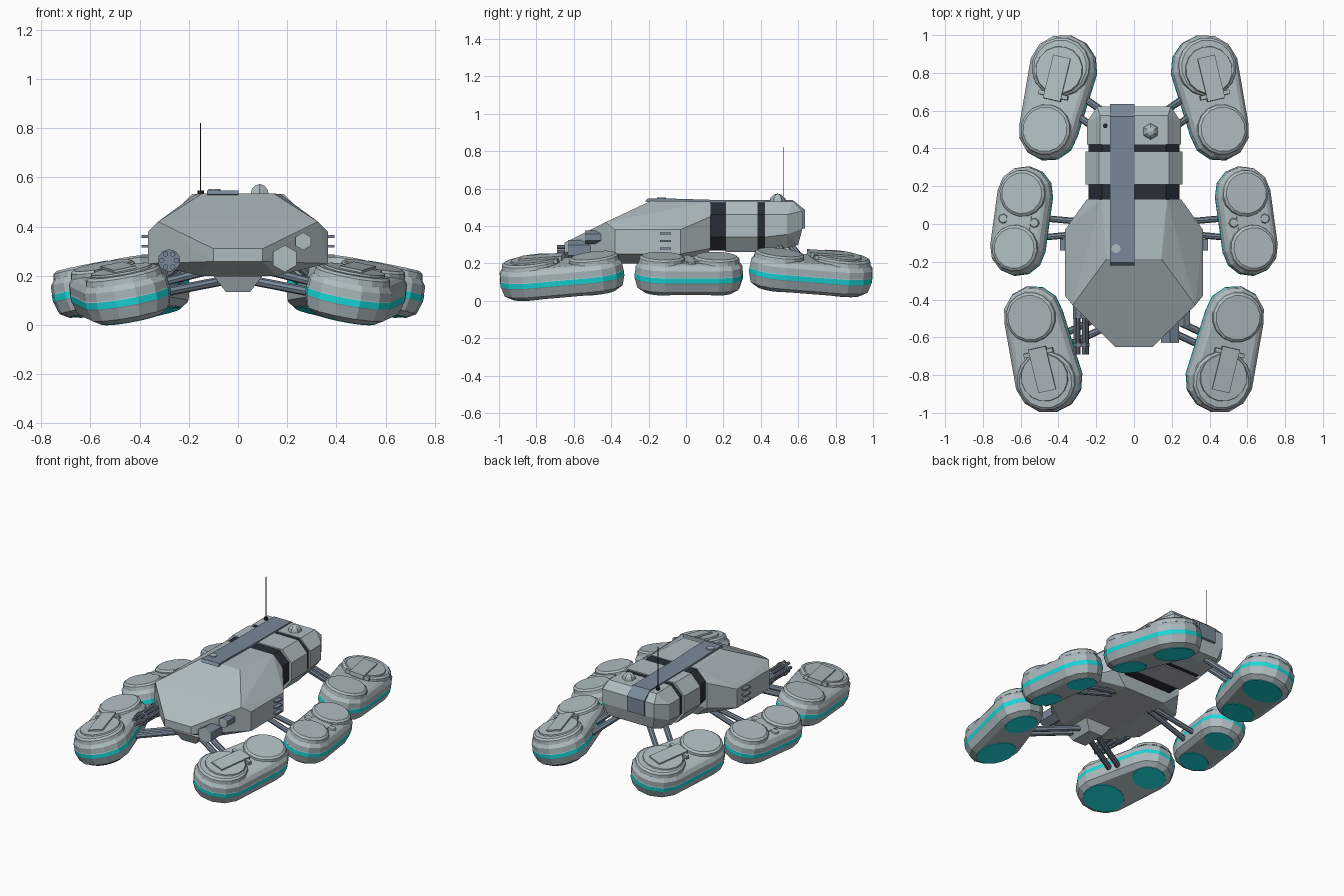
import bpy, bmesh, math
from mathutils import Vector, Matrix

old = bpy.data.objects.get("Cube")
if old:
    bpy.data.objects.remove(old, do_unlink=True)


def material(name, rgb):
    m = bpy.data.materials.new(name)
    m.use_nodes = True
    col = (*rgb, 1)
    m.diffuse_color = col
    m.node_tree.nodes["Principled BSDF"].inputs["Base Color"].default_value = col
    return m


GREY = material("pale_grey", (0.43, 0.505, 0.535))
SLATE = material("slate_blue", (0.19, 0.245, 0.31))
DARK = material("dark_navy", (0.02, 0.027, 0.04))
TEAL = material("teal", (0.01, 0.70, 0.72))


def finish(name, bm, *mats, matrix=Matrix()):
    bmesh.ops.transform(bm, matrix=matrix, verts=bm.verts)
    bmesh.ops.recalc_face_normals(bm, faces=bm.faces)
    me = bpy.data.meshes.new(name)
    bm.to_mesh(me)
    bm.free()
    for m in mats:
        me.materials.append(m)
    ob = bpy.data.objects.new(name, me)
    bpy.context.collection.objects.link(ob)
    return ob


def hull(name, pts, mat):
    # convex block from half its corners, mirrored across x
    bm = bmesh.new()
    for x, y, z in pts:
        for s in (1, -1):
            bm.verts.new((s * x, y, z))
    bmesh.ops.convex_hull(bm, input=bm.verts)
    bmesh.ops.dissolve_limit(bm, angle_limit=0.02, verts=bm.verts, edges=bm.edges)
    return finish(name, bm, mat)


def box(name, centre, size, mat, matrix=Matrix()):
    bm = bmesh.new()
    bmesh.ops.create_cube(bm, size=1, matrix=Matrix.Translation(centre) @ Matrix.Diagonal((*size, 1)))
    return finish(name, bm, mat, matrix=matrix)


def rod(name, a, b, r, mat, sides=8):
    a, b = Vector(a), Vector(b)
    d = b - a
    bm = bmesh.new()
    bmesh.ops.create_cone(bm, cap_ends=True, segments=sides, radius1=r, radius2=r, depth=d.length)
    m = Matrix.Translation((a + b) / 2) @ d.to_track_quat('Z', 'Y').to_matrix().to_4x4()
    return finish(name, bm, mat, matrix=m)


def loft(bm, rings, bands=()):
    vs = [[bm.verts.new(p) for p in ring] for ring in rings]
    n = len(vs[0])
    for k, (lo, hi) in enumerate(zip(vs, vs[1:])):
        for i in range(n):
            f = bm.faces.new((lo[i], lo[(i + 1) % n], hi[(i + 1) % n], hi[i]))
            f.material_index = bands[k] if bands else 0
    bm.faces.new(vs[0][::-1])
    bm.faces.new(vs[-1])


def disc(name, x, y, layers, mat, matrix, sides=16):
    # stepped round cap, layers are (radius, height)
    bm = bmesh.new()
    loft(bm, [[(x + r * math.cos(math.tau * i / sides), y + r * math.sin(math.tau * i / sides), z)
               for i in range(sides)] for r, z in layers])
    return finish(name, bm, mat, matrix=matrix)


def stadium(d, r1, r2, z, seg=6):
    # outline round two circles: small at the origin, large at (0, d)
    e = math.asin((r2 - r1) / d)
    big = [e + (math.pi - 2 * e) * i / seg for i in range(seg + 1)]
    small = [math.pi - e + (math.pi + 2 * e) * i / seg for i in range(seg + 1)]
    return ([(r2 * math.cos(t), d + r2 * math.sin(t), z) for t in big] +
            [(r1 * math.cos(t), r1 * math.sin(t), z) for t in small])


# hover pods
LAYERS = [(-.087, .05), (-.066, .016), (-.018, .002), (-.014, 0), (.014, 0),
          (.017, .002), (.052, .004), (.075, .022), (.083, .04)]
BANDS = [0, 0, 0, 1, 0, 0, 0, 0]


def pod(name, s, small, big, r1, r2, hatch):
    a, b = (Vector((s * p[0], p[1], p[2])) for p in (small, big))
    y = (b - a).normalized()
    x = y.cross(Vector((s * .21, 0, 1))).normalized()
    z = x.cross(y)
    m = Matrix.Translation(a) @ Matrix((x, y, z)).transposed().to_4x4()
    d = (b - a).length
    bm = bmesh.new()
    loft(bm, [stadium(d, r1 - i, r2 - i, h) for h, i in LAYERS], BANDS)
    finish(name + "_shell", bm, GREY, TEAL, matrix=m)
    for end, cy, r in (("small", 0, r1), ("large", d, r2)):
        disc(f"{name}_{end}_cap", 0, cy, [(r - .02, .073), (r - .024, .097), (r - .038, .107)], GREY, m)
        disc(f"{name}_{end}_thruster", 0, cy, [(r - .054, -.09), (r - .052, -.082)], TEAL, m)
    if hatch:
        box(name + "_hatch", (0, d - .065, .112), (.095, .235, .026), GREY, m)
        box(name + "_hinge", (0, d - .155, .105), (.16, .022, .024), GREY, m)
        disc(name + "_hatch_rim", 0, d - .02, [(r2 - .05, .1), (r2 - .055, .115)], GREY, m)
    else:
        for k in (-1, 1):
            disc(name + "_bolt", k * .085, d / 2, [(.028, .08), (.022, .09)], GREY, m, 8)
        box(name + "_bridge", (0, d / 2, .083), (.13, .09, .014), GREY, m)


for s, side in ((1, "left"), (-1, "right")):
    pod(f"front_{side}_pod", s, (.532, -.483, .138), (.45, -.82, .113), .157, .18, True)
    pod(f"middle_{side}_pod", s, (.613, -.13, .135), (.573, .16, .135), .146, .1465, False)
    pod(f"rear_{side}_pod", s, (.452, .49, .155), (.372, .822, .133), .157, .18, True)
    # paired struts carrying each pod
    for k in (-.035, .035):
        rod(f"front_{side}_strut", (s * .06, -.47 + k, .18), (s * .42, -.64 + k, .11), .019, SLATE)
        rod(f"middle_{side}_strut", (s * .12, -.02 + k * .5, .22), (s * .5, -.02 + k * 1.5, .125), .017, SLATE)
        rod(f"rear_{side}_strut", (s * (.14 - k), .52 + k, .3), (s * (.34 - k), .66 + k, .13), .019, SLATE)
    # side cooling slats
    for z in (.28, .32, .36):
        box(f"{side}_slat", (s * .375, -.11, z), (.035, .06, .011), SLATE)

# main hull
hull("main_hull", [(.145, -.185, .535), (.175, .13, .53), (.325, -.43, .42), (.365, -.38, .38),
                   (.365, -.03, .38), (.1, -.65, .31), (.1, -.65, .258), (.365, -.38, .25),
                   (.365, -.03, .25), (.25, .13, .45), (.25, .13, .28), (.155, -.5, .2),
                   (.155, .1, .2)], GREY)
hull("front_mount", [(.1, -.56, .2), (.1, -.34, .2), (.05, -.53, .135), (.05, -.37, .135)], GREY)


def section(y, grow=0.0, lift=0.0):
    return [(.18 + grow, y, .53 + grow / 2), (.25 + grow, y, .46), (.25 + grow, y, .34 + lift),
            (.19 + grow, y, .265 + lift - grow / 2)]


# rear body rings
hull("front_dark_band", section(.12, -.01) + section(.22, -.01), DARK)
hull("middle_body_ring", section(.21, .006) + section(.385, .006), GREY)
hull("rear_dark_band", section(.37, -.01) + section(.43, -.01), DARK)
hull("rear_body", section(.42) + section(.54, 0, .015) +
     [(.18, .575, .53), (.195, .622, .48), (.195, .622, .385), (.17, .6, .3)], GREY)

# roof strip wrapping over the tail
profile = [(-.22, .53), (-.205, .547), (-.1, .547), (.13, .54), (.57, .539), (.635, .487),
           (.635, .387), (.6, .38), (.55, .5), (.13, .515)]
bm = bmesh.new()
loft(bm, [[(x, y, z) for y, z in profile] for x in (-.127, .003)])
finish("roof_strip", bm, SLATE)
rod("roof_sensor", (-.095, -.13, .54), (-.095, -.13, .553), .024, GREY, 12)

# antenna and dome
rod("antenna_base", (-.152, .52, .53), (-.152, .52, .546), .013, DARK)
rod("antenna", (-.152, .52, .53), (-.152, .52, .822), .002, DARK, 6)
bm = bmesh.new()
bmesh.ops.create_uvsphere(bm, u_segments=6, v_segments=6, radius=.043)
finish("sensor_dome", bm, GREY, matrix=Matrix.Translation((.088, .49, .53)))

# nose sensors with pale lens plates
for name, x, z, back, front, r in (("large_nose_sensor", .19, .27, -.4, -.625, .055),
                                   ("small_nose_sensor", .265, .34, -.38, -.535, .036)):
    rod(name, (x, back, z), (x, front, z), r, SLATE, 6)
    rod(name + "_lens", (x, front, z), (x, front - .005, z), r, GREY, 6)

# rotary barrels on the right of the nose
rod("barrel_housing", (-.28, -.4, .262), (-.28, -.5, .262), .046, SLATE, 10)
rod("barrel_collar", (-.28, -.63, .262), (-.28, -.65, .262), .046, SLATE, 10)
for i in range(6):
    t = math.tau * i / 6
    x, z = -.28 + .03 * math.cos(t), .262 + .03 * math.sin(t)
    rod("barrel", (x, -.46, z), (x, -.69, z), .011, SLATE, 8)
